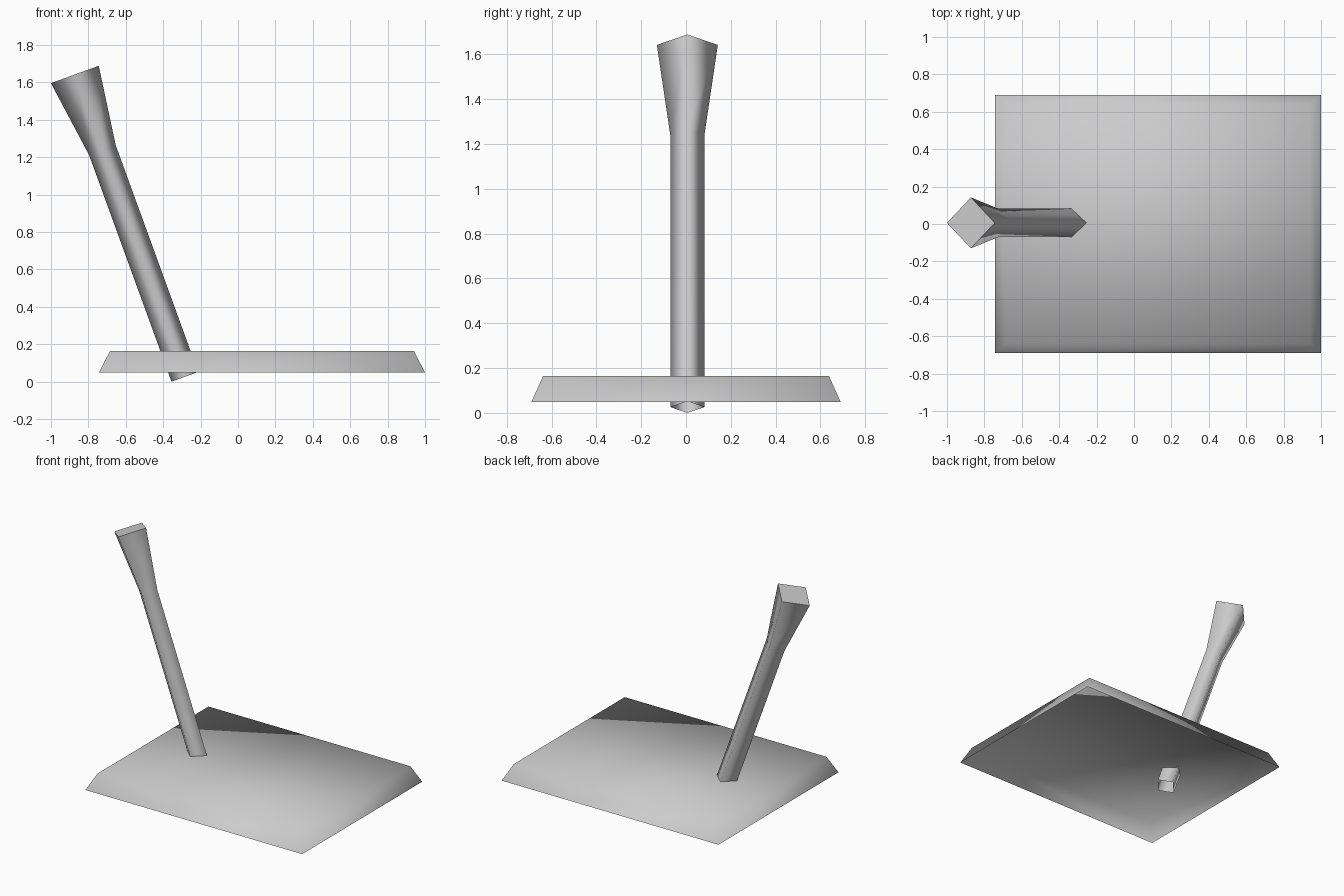
import bpy
import bmesh
from math import pi, radians
from mathutils import Matrix, Vector

cube = bpy.data.objects.get("Cube")
if cube:
    bpy.data.objects.remove(cube, do_unlink=True)

grey = bpy.data.materials.new("plain_grey")
grey.use_nodes = True
grey.diffuse_color = (0.6, 0.6, 0.6, 1)
grey.node_tree.nodes["Principled BSDF"].inputs["Base Color"].default_value = (0.6, 0.6, 0.6, 1)


def loft(name, rings, smooth_cap):
    """Bridge four-point rings into a smooth shell, capped on top and open below."""
    bm = bmesh.new()
    loops = [[bm.verts.new(p) for p in ring] for ring in rings]
    for low, high in zip(loops, loops[1:]):
        for i in range(4):
            j = (i + 1) % 4
            bm.faces.new((low[i], low[j], high[j], high[i])).smooth = True
    bm.faces.new(loops[-1]).smooth = smooth_cap
    mesh = bpy.data.meshes.new(name)
    bm.to_mesh(mesh)
    bm.free()
    mesh.materials.append(grey)
    obj = bpy.data.objects.new(name, mesh)
    bpy.context.collection.objects.link(obj)
    return obj


def rectangle(half_x, half_y, z):
    return [Vector((sx * half_x, sy * half_y, z))
            for sx, sy in ((-1, -1), (1, -1), (1, 1), (-1, 1))]


def diamond(radius, z):
    return [Matrix.Rotation(i * pi / 2, 3, "Z") @ Vector((radius, 0, z)) for i in range(4)]


# Shallow hollow cover with sloping sides, softly shaded all over
base = loft("base_cover", [rectangle(0.872, 0.69, 0.049), rectangle(0.812, 0.638, 0.165)], True)
base.location.x = 0.128

# Leaning hollow post that flares toward its flat top and pokes through the cover
post = loft("leaning_post", [diamond(0.076, 0), diamond(0.076, 1.29), diamond(0.136, 1.72)], False)
post.location = (-0.284, 0.006, 0.026)
post.rotation_euler.y = radians(-20)
